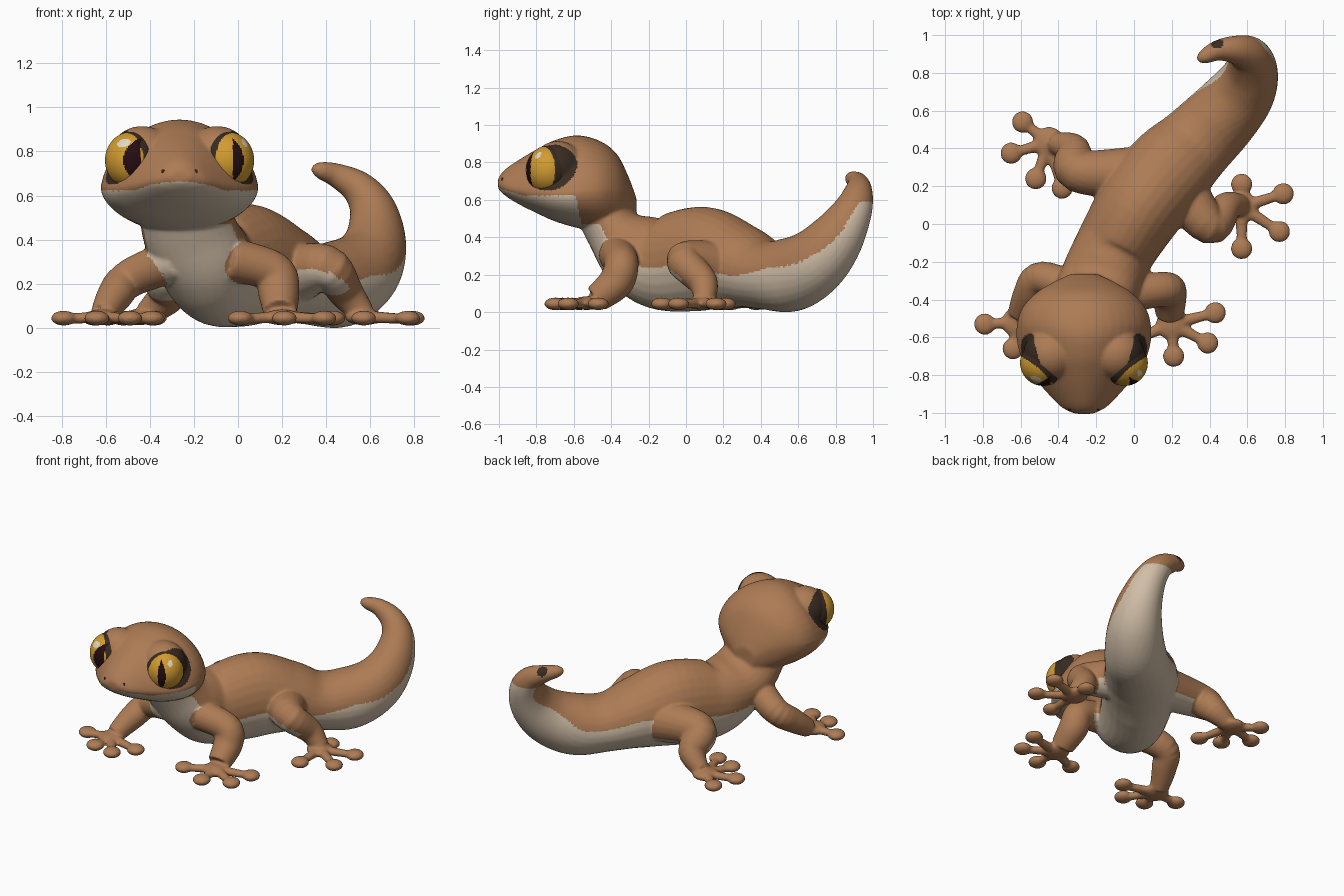
import bpy
import bmesh
from math import cos, sin, pi
from mathutils import Vector, Matrix
from mathutils.kdtree import KDTree
from mathutils.bvhtree import BVHTree

if "Cube" in bpy.data.objects:
    bpy.data.objects.remove(bpy.data.objects["Cube"])


def material(name, rgb):
    mat = bpy.data.materials.new(name)
    mat.use_nodes = True
    mat.diffuse_color = (*rgb, 1)
    mat.node_tree.nodes["Principled BSDF"].inputs["Base Color"].default_value = (*rgb, 1)
    return mat


TAN = material("tan skin", (0.42, 0.2, 0.09))
CREAM = material("cream belly", (0.64, 0.52, 0.39))
DARK = material("dark brown", (0.04, 0.024, 0.015))
GOLD = material("gold iris", (0.64, 0.33, 0.03))
PUPIL = material("dark pupil", (0.018, 0.004, 0.006))
SHINE = material("eye shine", (0.75, 0.68, 0.55))


def new_object(name, bm, mats):
    mesh = bpy.data.meshes.new(name)
    bm.to_mesh(mesh)
    bm.free()
    obj = bpy.data.objects.new(name, mesh)
    bpy.context.collection.objects.link(obj)
    for mat in mats:
        mesh.materials.append(mat)
    return obj


def spline(points, steps=6):
    """Catmull-Rom interpolation of tuples of any length."""
    pts = [points[0]] + list(points) + [points[-1]]
    out = []
    for a, b, c, d in zip(pts, pts[1:], pts[2:], pts[3:]):
        for i in range(steps):
            t = i / steps
            out.append([q + t / 2 * (r - p + t * (2 * p - 5 * q + 4 * r - s
                        + t * (3 * (q - r) + s - p)))
                        for p, q, r, s in zip(a, b, c, d)])
    return out + [list(points[-1])]


def loft(bm, rings):
    loops = [[bm.verts.new(p) for p in ring] for ring in rings]
    faces = [bm.faces.new(loops[0]), bm.faces.new(loops[-1])]
    n = len(loops[0])
    for lo, hi in zip(loops, loops[1:]):
        for i in range(n):
            j = (i + 1) % n
            faces.append(bm.faces.new((lo[i], lo[j], hi[j], hi[i])))
    bmesh.ops.recalc_face_normals(bm, faces=faces)


def sweep(bm, path, sides=28):
    """Elliptic tube; each row is x, y, z, half width, half height, up vector."""
    rings, frames = [], []
    for i, row in enumerate(path):
        here = Vector(row[:3])
        tangent = (Vector(path[min(i + 1, len(path) - 1)][:3])
                   - Vector(path[max(i - 1, 0)][:3])).normalized()
        side = tangent.cross(Vector(row[5:8])).normalized()
        up = side.cross(tangent)
        angles = [2 * pi * k / sides for k in range(sides)]
        rings.append([here + side * row[3] * cos(a) + up * row[4] * sin(a) for a in angles])
        frames.append((here, up, row[3], row[4]))
    loft(bm, rings)
    return frames


def ellipsoid(bm, centre, radii, u=32, v=20):
    mat = Matrix.Translation(centre) @ Matrix.Diagonal((*radii, 1))
    return bmesh.ops.create_uvsphere(bm, u_segments=u, v_segments=v, radius=1, matrix=mat)


HEAD_X = -0.265
skin = bmesh.new()

# Torso and curled tail
BODY = [
    (-0.26, -0.48, 0.62, 0.2, 0.15, 0, 0.9, 0.4),
    (-0.22, -0.39, 0.44, 0.215, 0.15, 0, 0.9, 0.4),
    (-0.165, -0.28, 0.33, 0.22, 0.21, 0, 0.6, 0.7),
    (-0.1, -0.13, 0.265, 0.215, 0.255, 0, 0, 1),
    (0.04, 0.1, 0.285, 0.235, 0.278, 0, 0, 1),
    (0.19, 0.29, 0.245, 0.235, 0.225, 0, 0, 1),
    (0.32, 0.42, 0.2, 0.21, 0.185, 0, 0, 1),
    (0.46, 0.56, 0.2, 0.195, 0.198, 0, 0, 1),
    (0.57, 0.69, 0.27, 0.175, 0.18, 0, -0.4, 0.8),
    (0.622, 0.8, 0.39, 0.142, 0.15, 0, -0.75, 0.6),
    (0.612, 0.885, 0.53, 0.108, 0.11, -0.3, -0.85, 0.4),
    (0.55, 0.92, 0.63, 0.08, 0.08, -0.2, -0.9, 0.2),
    (0.45, 0.92, 0.69, 0.056, 0.056, 0, -0.9, 0.3),
    (0.37, 0.885, 0.715, 0.038, 0.038, 0, -0.9, 0.3),
    (0.335, 0.87, 0.718, 0.014, 0.014, 0, -0.9, 0.3),
]
body_frames = sweep(skin, spline(BODY))

# Head: y, half width, widest height, top, bottom
HEAD = [
    (-1.005, 0.05, 0.69, 0.715, 0.66),
    (-0.97, 0.12, 0.67, 0.76, 0.625),
    (-0.9, 0.19, 0.655, 0.81, 0.58),
    (-0.8, 0.275, 0.64, 0.87, 0.53),
    (-0.7, 0.335, 0.635, 0.92, 0.485),
    (-0.58, 0.358, 0.64, 0.945, 0.45),
    (-0.46, 0.335, 0.65, 0.915, 0.43),
    (-0.37, 0.26, 0.65, 0.845, 0.43),
    (-0.31, 0.165, 0.62, 0.73, 0.43),
    (-0.265, 0.07, 0.56, 0.61, 0.45),
]
head_rings = []
for y, half, mid, top, low in spline(HEAD):
    squeeze = min(max(-1.2 * (y + 0.45), 0.1), 0.25)
    ring = []
    for k in range(40):
        c, s = cos(pi * k / 20), sin(pi * k / 20)
        taper = 1 - squeeze * max(s, 0)
        ring.append((HEAD_X + half * c * taper, y, mid + s * (top - mid if s > 0 else mid - low)))
    head_rings.append(ring)
loft(skin, head_rings)
# Brows
for s in (-1, 1):
    ellipsoid(skin, (HEAD_X + s * 0.17, -0.685, 0.775), (0.15, 0.14, 0.14))

# Legs with palms, toes and round toe pads
leg_frames = []


def leg(path, palm, pads):
    rows = [(x, y, z, r, r, 0.3, 0.2, 1) for x, y, z, r in path]
    frames = sweep(skin, spline(rows), 20)
    # the flag marks the upper part of a hind leg, which is pale underneath
    leg_frames.extend((*f, palm[1] > 0 and i < len(frames) * 0.5) for i, f in enumerate(frames))
    ellipsoid(skin, (*palm, 0.048), (0.085, 0.085, 0.036))
    for x, y in pads:
        ellipsoid(skin, (x, y, 0.044), (0.058, 0.058, 0.034))
        toe = [(*palm, 0.05, 0.036, 0.03, 0, 0, 1), (x, y, 0.04, 0.025, 0.022, 0, 0, 1)]
        sweep(skin, spline(toe), 14)


# Front left, front right, back left, back right
leg([(-0.03, -0.37, 0.31, 0.1), (0.16, -0.345, 0.255, 0.092),
     (0.185, -0.375, 0.16, 0.094), (0.19, -0.48, 0.07, 0.075)],
    (0.2, -0.53), [(0.43, -0.47), (0.39, -0.63), (0.21, -0.7), (0.01, -0.61)])
leg([(-0.28, -0.37, 0.31, 0.1), (-0.49, -0.285, 0.225, 0.088),
     (-0.56, -0.37, 0.145, 0.08), (-0.61, -0.48, 0.06, 0.06)],
    (-0.615, -0.52), [(-0.79, -0.53), (-0.64, -0.66), (-0.49, -0.69), (-0.39, -0.57)])
leg([(0.25, 0.18, 0.24, 0.14), (0.405, -0.01, 0.275, 0.1),
     (0.49, 0.09, 0.16, 0.08), (0.57, 0.1, 0.06, 0.055)],
    (0.57, 0.09), [(0.57, -0.13), (0.77, -0.04), (0.79, 0.16), (0.57, 0.21)])
leg([(0, 0.27, 0.24, 0.14), (-0.3, 0.28, 0.25, 0.112),
     (-0.32, 0.39, 0.15, 0.09), (-0.42, 0.43, 0.06, 0.055)],
    (-0.45, 0.43), [(-0.59, 0.54), (-0.65, 0.375), (-0.52, 0.24), (-0.38, 0.19)])

# Fuse the parts into one soft skin
body = new_object("body_skin", skin, [TAN, CREAM, DARK])
remesh = body.modifiers.new("fuse", "REMESH")
remesh.mode = "VOXEL"
remesh.voxel_size = 0.009
soften = body.modifiers.new("soften", "SMOOTH")
soften.factor = 0.5
soften.iterations = 8
graph = bpy.context.evaluated_depsgraph_get()
mesh = bpy.data.meshes.new_from_object(body.evaluated_get(graph))
body.modifiers.clear()
body.data = mesh
mesh.materials.clear()
for mat in (TAN, CREAM, DARK):
    mesh.materials.append(mat)


def tree(frames):
    kd = KDTree(len(frames))
    for i, frame in enumerate(frames):
        kd.insert(frame[0], i)
    kd.balance()
    return kd


body_tree, leg_tree = tree(body_frames), tree(leg_frames)
EYES = {s: Vector((HEAD_X + s * 0.216, -0.735, 0.76)) for s in (-1, 1)}
RIMS = [e + Vector((s * 0.025, 0.03, 0)) for s, e in EYES.items()]
TAIL_SPOT = Vector((0.44, 0.96, 0.725))


def skin_colour(p):
    """0 tan, 1 cream underside, 2 dark eye rims and tail spot."""
    if min((p - e).length for e in RIMS) < 0.135 or (p - TAIL_SPOT).length < 0.035:
        return 2
    if p.z > 0.47 and p.y < -0.25:
        lip = 0.622 + max(0, 0.04 - 0.3 * (p.y + 1))
        return int(p.z < lip and p.y < -0.56 - 0.2 * (p.z - 0.47))
    if p.z > 0.59 and p.y > 0:
        return 0
    _, i, dist = body_tree.find(p)
    centre, up, wide, high = body_frames[i]
    _, j, leg_dist = leg_tree.find(p)
    leg_centre, leg_up, radius, _, upper = leg_frames[j]
    near = dist / max(wide, high)
    if near > 1.25 or leg_dist / radius < near:
        return int(upper and leg_dist < 1.2 * radius
                   and (p - leg_centre).dot(leg_up) < -0.4 * radius)
    # the border climbs along the tail base, then narrows towards the tip
    limit = -0.35 if p.y < -0.33 else -0.1
    limit += 0.3 * min(max((p.y - 0.2) / 0.25, 0), 1)
    if p.y > 0.36:
        limit -= 2.2 * max(0, p.z - 0.3)
    return int((p - centre).dot(up) < limit * high)


for face in mesh.polygons:
    face.use_smooth = True
    face.material_index = skin_colour(face.center)

# Eyes with slit pupil, iris, rim and shine
for s, name, slit_u, slit_w, shine_u, shine_w in (
        (1, "left_eye", -0.26, 0.21, 0.2, 0.13),
        (-1, "right_eye", -0.62, 0.25, -0.23, 0.24)):
    bm = bmesh.new()
    ellipsoid(bm, (0, 0, 0), (1, 1, 1), 112, 72)
    for f in bm.faces:
        d = f.calc_center_median()
        u, v, w = s * 0.76 * d.x + 0.65 * d.y, d.z, s * 0.65 * d.x - 0.76 * d.y
        f.smooth = True
        if w > 0 and ((u - shine_u) / shine_w) ** 2 + ((v - 0.6) / 0.15) ** 2 < 1:
            f.material_index = 3
        elif w > 0 and abs(u - slit_u) < slit_w * (1 - (v / 0.78) ** 2):
            f.material_index = 2
        elif w > 0 and (u / 0.91) ** 2 + (v / 0.95) ** 2 < 1:
            f.material_index = 1
    bmesh.ops.scale(bm, vec=(0.122, 0.122, 0.13), verts=bm.verts)
    eye = new_object(name, bm, [DARK, GOLD, PUPIL, SHINE])
    eye.location = EYES[s]

# Nostrils set on the snout surface
surface = BVHTree.FromPolygons([v.co for v in mesh.vertices], [f.vertices for f in mesh.polygons])
for s, name in ((1, "left_nostril"), (-1, "right_nostril")):
    hit = surface.ray_cast(Vector((HEAD_X + s * 0.075, -2, 0.71)), Vector((0, 1, 0)))[0]
    bm = bmesh.new()
    ellipsoid(bm, hit, (0.007, 0.004, 0.009), 16, 10)
    for f in bm.faces:
        f.smooth = True
    new_object(name, bm, [DARK])
